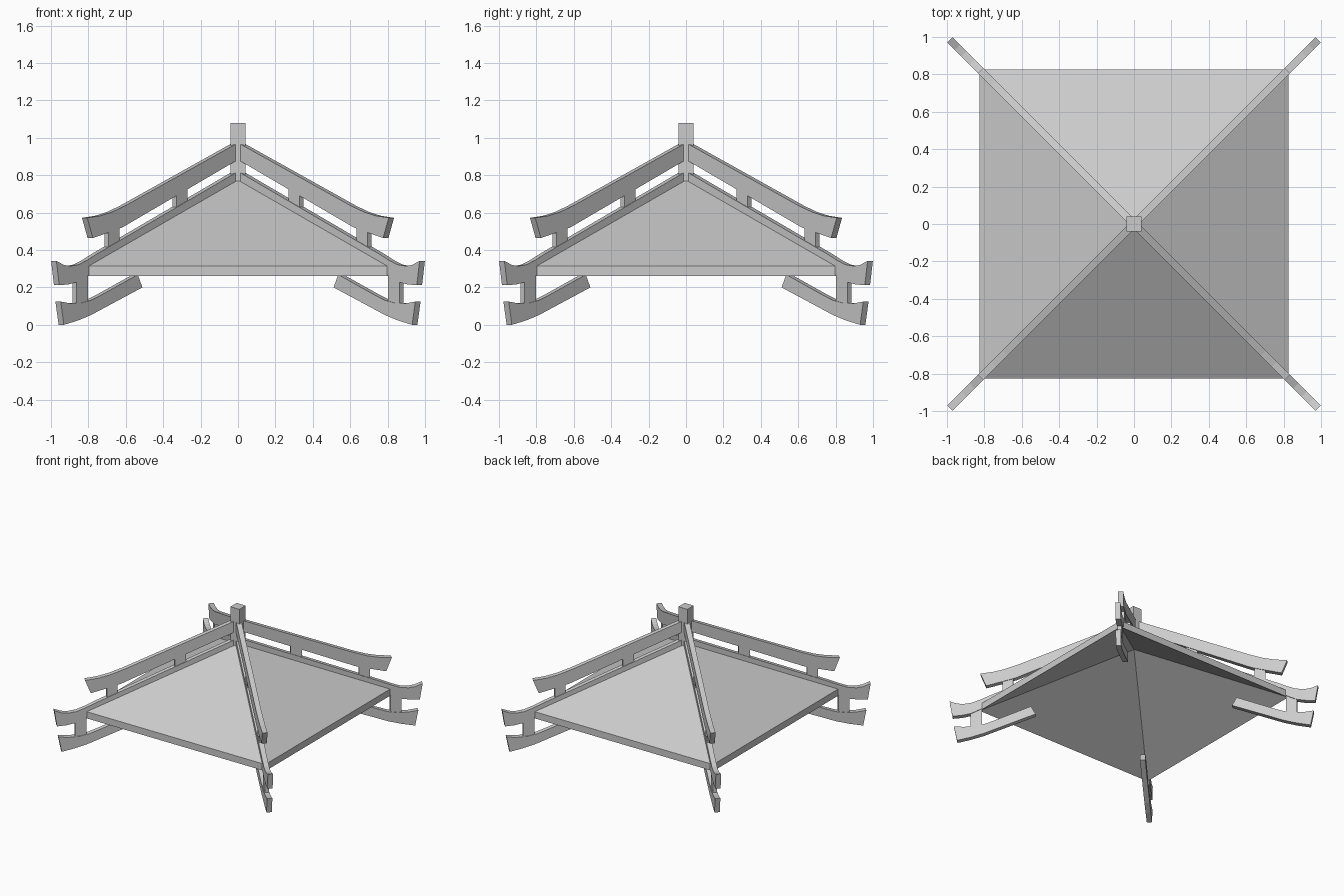
import bpy, bmesh, math
from mathutils import Matrix, Vector

if "Cube" in bpy.data.objects:
    bpy.data.objects.remove(bpy.data.objects["Cube"])


def make_object(name, bm):
    bmesh.ops.recalc_face_normals(bm, faces=bm.faces)
    mesh = bpy.data.meshes.new(name)
    bm.to_mesh(mesh)
    bm.free()
    obj = bpy.data.objects.new(name, mesh)
    bpy.context.collection.objects.link(obj)
    return obj


def hip_plate(name, profile, thickness, corner):
    """Extrude an upright profile lying on a corner diagonal (x measured along the front)."""
    bm = bmesh.new()
    verts = [bm.verts.new((x * math.sqrt(2), -thickness / 2, z)) for x, z in profile]
    face = bm.faces.new(verts)
    ext = bmesh.ops.extrude_face_region(bm, geom=[face])
    new = [v for v in ext["geom"] if isinstance(v, bmesh.types.BMVert)]
    bmesh.ops.translate(bm, verts=new, vec=Vector((0, thickness, 0)))
    turn = Matrix.Rotation(math.radians(45 + 90 * corner), 3, 'Z')
    bmesh.ops.rotate(bm, verts=bm.verts, cent=(0, 0, 0), matrix=turn)
    return make_object(f"{name}_{corner + 1}", bm)


# Hollow pyramid roof with a thick rim
HALF, RIM, TOP = 0.825, 0.055, 0.79
bm = bmesh.new()
rings, tips = [], []
for z, apex in ((0.315, TOP), (0.26, TOP - RIM)):
    rings.append([bm.verts.new((sx * HALF, sy * HALF, z))
                  for sx, sy in ((-1, -1), (1, -1), (1, 1), (-1, 1))])
    tips.append(bm.verts.new((0, 0, apex)))
for i in range(4):
    j = (i + 1) % 4
    for ring, tip in zip(rings, tips):
        bm.faces.new((ring[i], ring[j], tip))
    bm.faces.new((rings[0][i], rings[0][j], rings[1][j], rings[1][i]))
make_object("roof", bm)

# Square finial at the peak
bm = bmesh.new()
bmesh.ops.create_cube(bm, size=1)
bmesh.ops.scale(bm, verts=bm.verts, vec=(0.082, 0.082, 0.31))
bmesh.ops.translate(bm, verts=bm.verts, vec=(0, 0, 0.925))
make_object("finial_post", bm)

# Hip beam profiles with upturned tips
upper = [(0.005, 0.978), (0.62, 0.635), (0.69, 0.602), (0.75, 0.583), (0.82, 0.572),
         (0.79, 0.464), (0.71, 0.492), (0.63, 0.522), (0.005, 0.888)]
middle = [(0.005, 0.825), (0.77, 0.378), (0.82, 0.346), (0.865, 0.322), (0.91, 0.314),
          (0.945, 0.32), (0.985, 0.342), (0.97, 0.212), (0.92, 0.216), (0.87, 0.229),
          (0.80, 0.275), (0.005, 0.735)]
lower = [(0.55, 0.268), (0.74, 0.162), (0.80, 0.131), (0.85, 0.117), (0.91, 0.115),
         (0.962, 0.124), (0.945, 0.0), (0.87, 0.023), (0.80, 0.052), (0.73, 0.09),
         (0.525, 0.2)]
# Short struts between the beams: inner x, outer x, bottom z, top z (inner/outer)
struts = {
    "inner_strut": [(0.28, 0.64), (0.28, 0.74), (0.34, 0.705), (0.34, 0.60)],
    "outer_strut": [(0.645, 0.43), (0.645, 0.53), (0.703, 0.51), (0.703, 0.39)],
    "eave_strut": [(0.813, 0.10), (0.813, 0.29), (0.873, 0.25), (0.873, 0.09)],
}

for corner in range(4):
    hip_plate("upper_hip_beam", upper, 0.04, corner)
    hip_plate("roof_hip_beam", middle, 0.04, corner)
    hip_plate("lower_hip_beam", lower, 0.04, corner)
    for name, profile in struts.items():
        hip_plate(name, profile, 0.03, corner)
